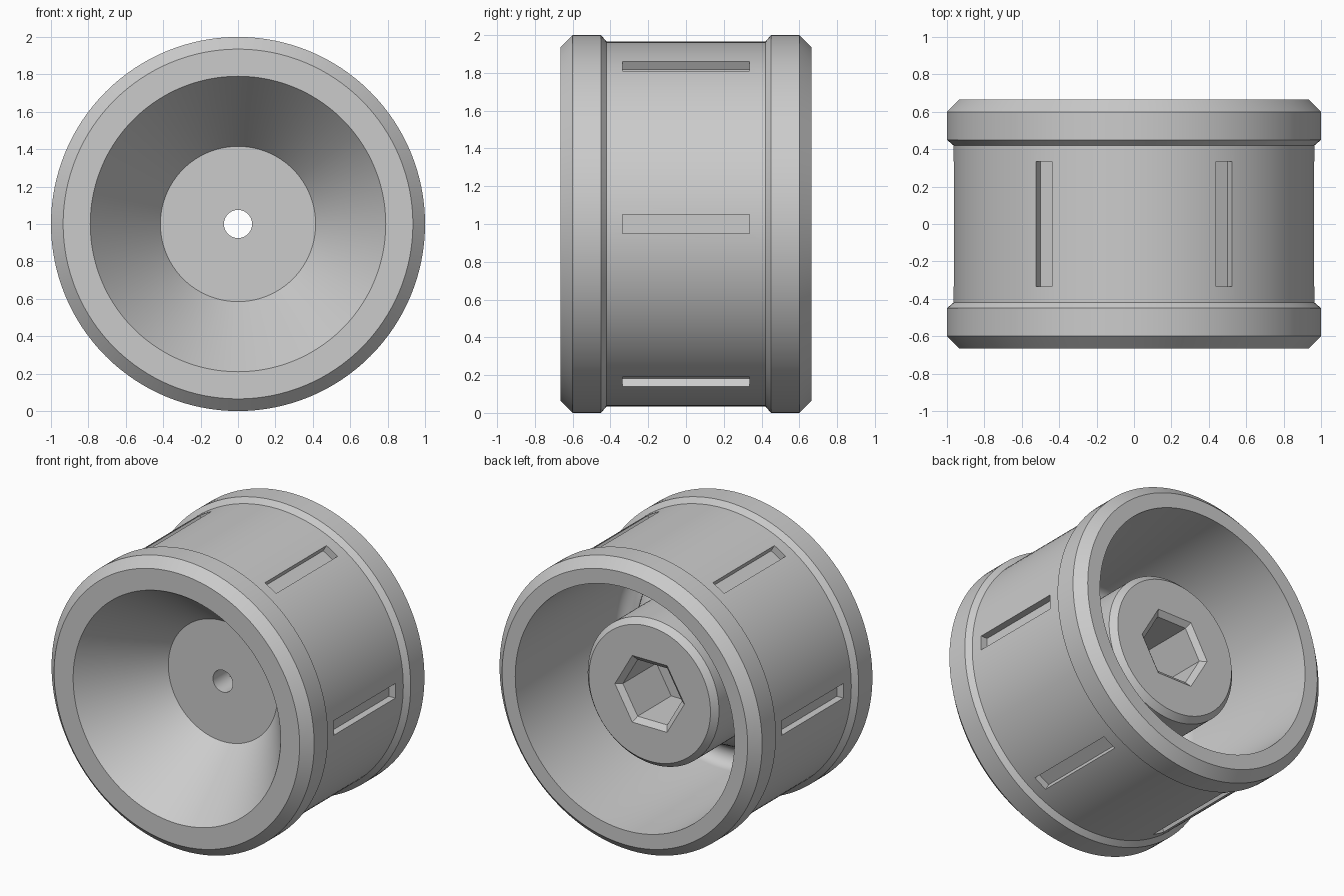
import bpy, bmesh, math
from mathutils import Matrix, Vector

if "Cube" in bpy.data.objects:
    bpy.data.objects.remove(bpy.data.objects["Cube"])

SEG = 128
CENTRE = Vector((0, 0, 1))

grey = bpy.data.materials.new("plain grey")
grey.diffuse_color = (0.6, 0.6, 0.6, 1)
grey.use_nodes = True
grey.node_tree.nodes["Principled BSDF"].inputs["Base Color"].default_value = grey.diffuse_color


def finish(bm, name):
    bmesh.ops.recalc_face_normals(bm, faces=bm.faces)
    me = bpy.data.meshes.new(name)
    bm.to_mesh(me)
    bm.free()
    me.materials.append(grey)
    ob = bpy.data.objects.new(name, me)
    bpy.context.collection.objects.link(ob)
    return ob


def rings(bm, profile, seg):
    """Rings of vertices around the y axle from (radius, y) points."""
    return [[bm.verts.new(CENTRE + Vector((r * math.cos(2 * math.pi * i / seg), y,
                                           r * math.sin(2 * math.pi * i / seg))))
             for i in range(seg)] for r, y in profile]


def bridge(bm, a, b):
    n = len(a)
    for i in range(n):
        bm.faces.new((a[i], a[(i + 1) % n], b[(i + 1) % n], b[i]))


# rounded bottom of the groove behind the dish
t0, t1 = 0.0, math.radians(143)
fillet = [(0.735 + 0.08 * math.cos(t0 + (t1 - t0) * k / 8),
           -0.39 - 0.08 * math.sin(t0 + (t1 - t0) * k / 8)) for k in range(9)]

# closed cross-section of the wheel: rims, barrel, dish and hub
profile = [
    (0.79, -0.665), (0.935, -0.665), (1.0, -0.60), (1.0, -0.45), (0.965, -0.42),
    (0.965, 0.42), (1.0, 0.45), (1.0, 0.60), (0.935, 0.665), (0.835, 0.665),
    *fillet,
    (0.50, -0.11), (0.50, 0.355), (0.463, 0.395),
    (0.075, 0.395), (0.075, -0.165), (0.415, -0.165),
]
bm = bmesh.new()
loops = rings(bm, profile, SEG)
for a, b in zip(loops, loops[1:] + loops[:1]):
    bridge(bm, a, b)
wheel = finish(bm, "wheel")

# hexagonal socket cutter with a chamfered mouth
bm = bmesh.new()
loops = rings(bm, [(0.225, 0.0), (0.225, 0.365), (0.265, 0.395), (0.265, 0.45)], 6)
for a, b in zip(loops, loops[1:]):
    bridge(bm, a, b)
bm.faces.new(loops[0])
bm.faces.new(loops[-1])
socket_cutter = finish(bm, "hex_socket_cutter")

# six shallow slots around the barrel
bm = bmesh.new()
for k in range(6):
    m = (Matrix.Translation(CENTRE) @ Matrix.Rotation(k * math.pi / 3, 4, 'Y')
         @ Matrix.Translation((1.0, 0, 0)) @ Matrix.Diagonal((0.17, 0.67, 0.10, 1)))
    bmesh.ops.create_cube(bm, size=1, matrix=m)
slot_cutter = finish(bm, "slot_cutter")

for cutter in (socket_cutter, slot_cutter):
    mod = wheel.modifiers.new(cutter.name, 'BOOLEAN')
    mod.operation = 'DIFFERENCE'
    mod.solver = 'EXACT'
    mod.object = cutter
    cutter.hide_render = True

# bake the cuts, then smooth the round surfaces
bpy.context.view_layer.update()
cut = bpy.data.meshes.new_from_object(wheel.evaluated_get(bpy.context.evaluated_depsgraph_get()))
wheel.modifiers.clear()
wheel.data = cut
for cutter in (socket_cutter, slot_cutter):
    bpy.data.objects.remove(cutter)
bpy.context.view_layer.objects.active = wheel
wheel.select_set(True)
bpy.ops.object.shade_smooth_by_angle(angle=math.radians(25))
